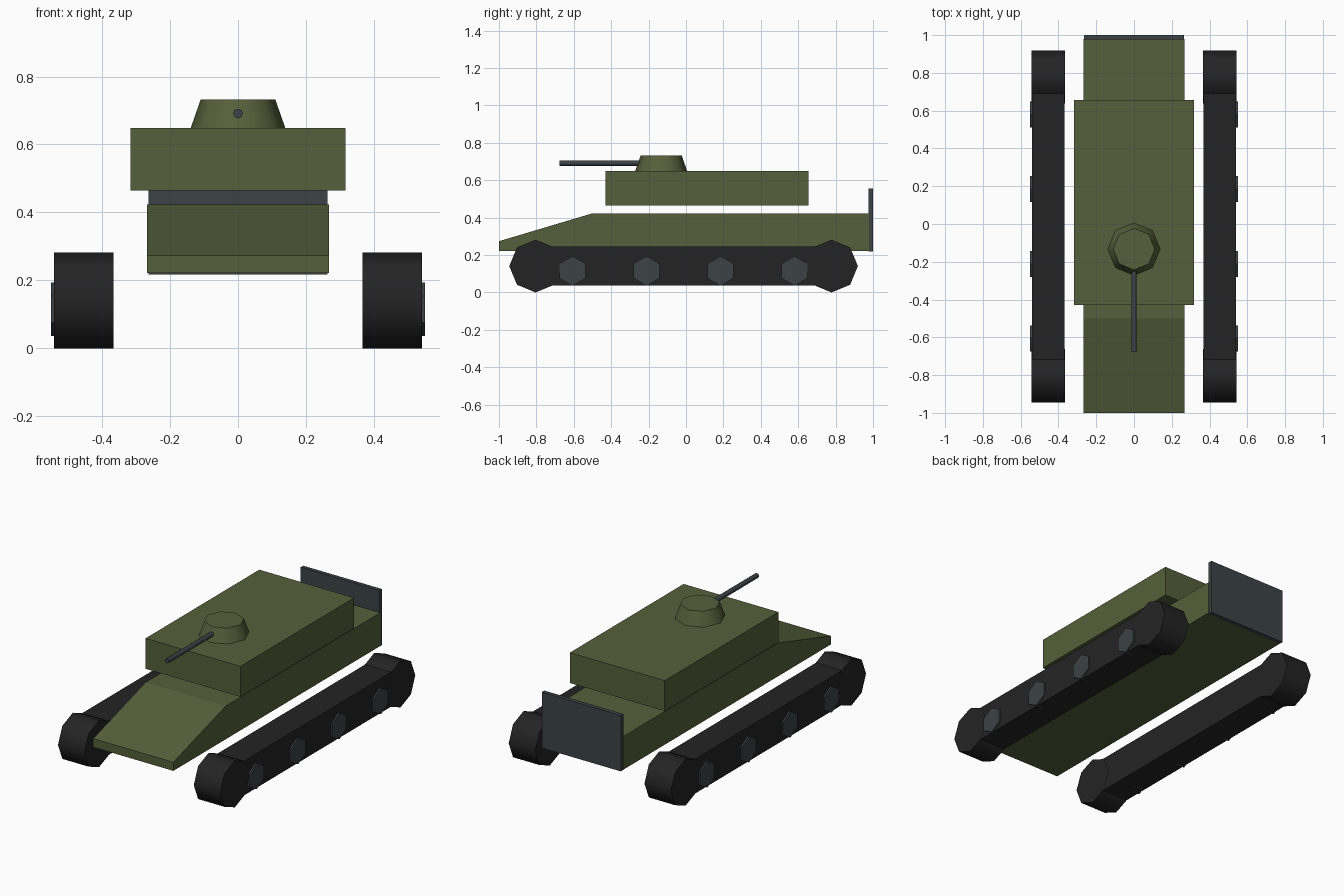
import bpy, bmesh
from math import sin, cos, tau, radians
from mathutils import Vector

cube = bpy.data.objects.get("Cube")
if cube:
    bpy.data.objects.remove(cube, do_unlink=True)


def material(name, rgb, roughness=0.8):
    m = bpy.data.materials.new(name)
    m.use_nodes = True
    m.diffuse_color = (*rgb, 1)
    bsdf = next(n for n in m.node_tree.nodes if n.type == 'BSDF_PRINCIPLED')
    bsdf.inputs["Base Color"].default_value = (*rgb, 1)
    bsdf.inputs["Roughness"].default_value = roughness
    return m


olive = material("olive green", (0.091, 0.117, 0.043))
rubber = material("track black", (0.0176, 0.0176, 0.0176))
steel = material("dark steel", (0.045, 0.056, 0.061))


def place(axis, along, a, b):
    """Point at distance `along` an axis, with a and b across it."""
    return Vector({'X': (along, a, b), 'Y': (a, along, b), 'Z': (a, b, along)}[axis])


def loft(name, axis, start, end, mat, smooth=False):
    """Closed solid between two (position, outline) sections."""
    bm = bmesh.new()
    rings = [[bm.verts.new(place(axis, pos, *p)) for p in outline]
             for pos, outline in (start, end)]
    for ring in rings:
        bm.faces.new(ring)
    n = len(rings[0])
    for i in range(n):
        j = (i + 1) % n
        bm.faces.new((rings[0][i], rings[0][j], rings[1][j], rings[1][i]))
    bmesh.ops.recalc_face_normals(bm, faces=bm.faces)
    mesh = bpy.data.meshes.new(name)
    bm.to_mesh(mesh)
    bm.free()
    mesh.materials.append(mat)
    ob = bpy.data.objects.new(name, mesh)
    bpy.context.collection.objects.link(ob)
    if smooth:
        bpy.ops.object.select_all(action='DESELECT')
        ob.select_set(True)
        bpy.context.view_layer.objects.active = ob
        bpy.ops.object.shade_smooth_by_angle(angle=radians(50))
    return ob


def prism(name, axis, lo, hi, outline, mat, smooth=False):
    return loft(name, axis, (lo, outline), (hi, outline), mat, smooth)


def polygon(sides, r, a=0, b=0):
    """Regular outline with a corner pointing along the second direction."""
    return [(a + r * sin(tau * i / sides), b + r * cos(tau * i / sides))
            for i in range(sides)]


def rect(a0, a1, b0, b1):
    return [(a0, b0), (a1, b0), (a1, b1), (a0, b1)]


# Hull with sloping nose, and the plate across its rear
hull_side = [(-1, 0.222), (-1, 0.274), (-0.5, 0.423), (0.979, 0.423), (0.979, 0.222)]
prism("hull", 'X', -0.268, 0.268, hull_side, olive)
prism("rear_plate", 'Y', 0.976, 1.0, rect(-0.264, 0.264, 0.218, 0.556), steel)

# Raised superstructure, turret and gun
prism("superstructure", 'Z', 0.465, 0.649, rect(-0.317, 0.317, -0.43, 0.656), olive)
loft("turret", 'Z', (0.649, polygon(8, 0.139, 0, -0.133)),
     (0.732, polygon(8, 0.11, 0, -0.133)), olive, smooth=True)
prism("gun_barrel", 'Y', -0.677, -0.15, polygon(8, 0.0145, 0, 0.691), steel, smooth=True)

# Tracks: end drums, belt between them, and road wheels on the outside
for side, s in (("left", 1), ("right", -1)):
    inner, outer = s * 0.366, s * 0.542
    for end, y in (("front", -0.804), ("rear", 0.778)):
        prism(f"{side}_{end}_drum", 'X', inner, outer,
              polygon(8, 0.141, y, 0.141), rubber, smooth=True)
    prism(f"{side}_track_belt", 'X', inner + s * 0.001, outer - s * 0.001,
          rect(-0.804, 0.778, 0.038, 0.246), rubber)
    for i in range(4):
        prism(f"{side}_road_wheel_{i + 1}", 'X', s * 0.5, s * 0.55,
              polygon(6, 0.079, -0.607 + 0.3957 * i, 0.115), steel)
